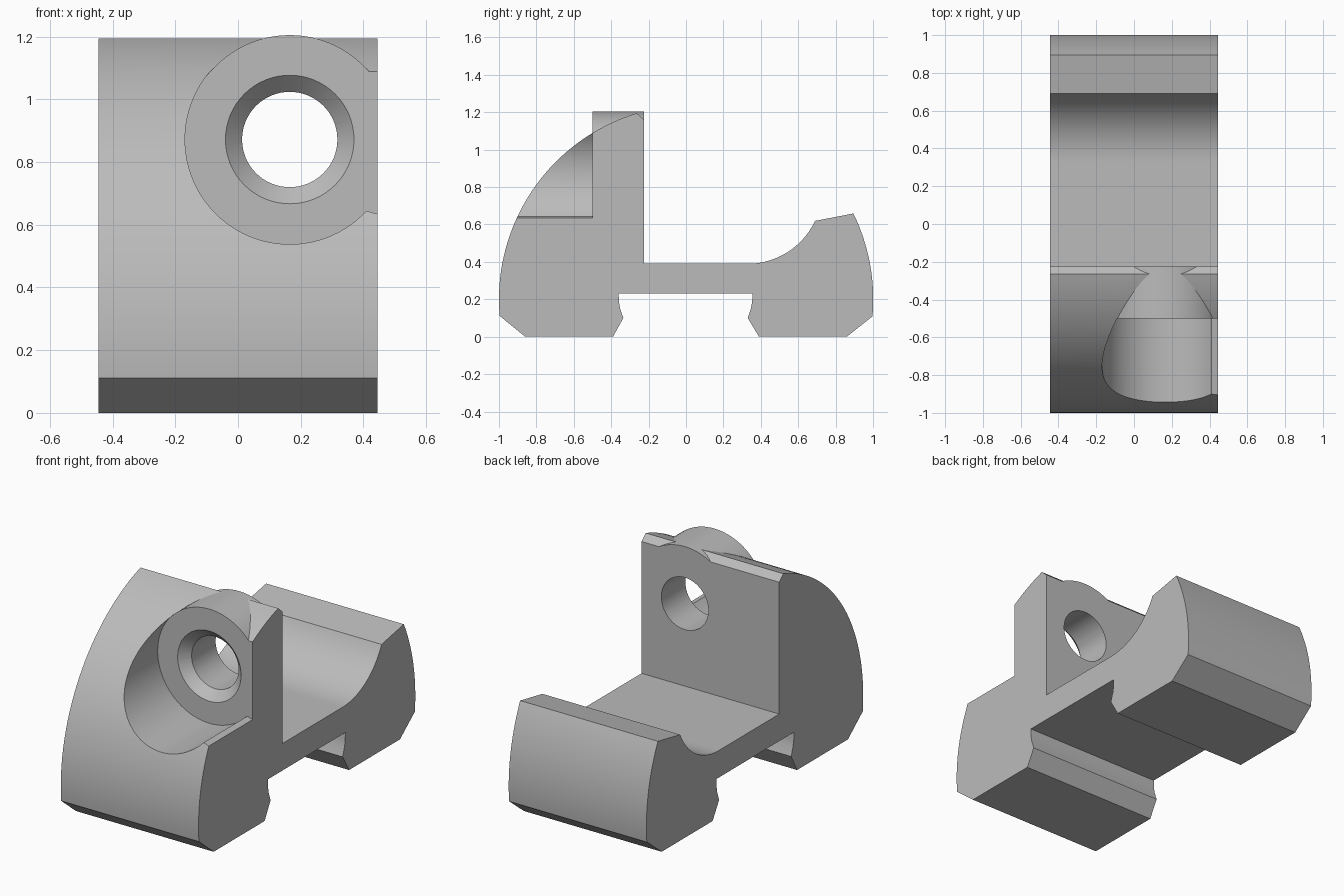
import bpy, bmesh
from math import sin, cos, radians, pi
from mathutils import Matrix

cube = bpy.data.objects.get("Cube")
if cube:
    bpy.data.objects.remove(cube)

HALF_WIDTH = 0.445
HOLE_X, HOLE_Z = 0.165, 0.872
BOSS_R = 0.333
FACE_Y = -0.5        # front face of the boss
WALL_Y = -0.225      # rear face of the upright

grey = bpy.data.materials.new("plain grey")
grey.use_nodes = True
colour = (0.5, 0.5, 0.5, 1)
grey.diffuse_color = colour
grey.node_tree.nodes["Principled BSDF"].inputs["Base Color"].default_value = colour


def arc(cx, cy, r, start, end, n):
    """Points on an arc, angles in degrees."""
    steps = [radians(start + (end - start) * i / n) for i in range(n + 1)]
    return [(cx + r * cos(a), cy + r * sin(a)) for a in steps]


def make_object(name, bm):
    bmesh.ops.recalc_face_normals(bm, faces=bm.faces)
    mesh = bpy.data.meshes.new(name)
    bm.to_mesh(mesh)
    bm.free()
    mesh.materials.append(grey)
    obj = bpy.data.objects.new(name, mesh)
    bpy.context.collection.objects.link(obj)
    return obj


def prism(name, points, axis, low, high):
    """Extrude a profile: (y, z) points along x, or (x, z) points along y."""
    bm = bmesh.new()
    place = (lambda a, b: (low, a, b)) if axis == "x" else (lambda a, b: (a, low, b))
    face = bm.faces.new([bm.verts.new(place(a, b)) for a, b in points])
    out = bmesh.ops.extrude_face_region(bm, geom=[face])
    verts = [v for v in out["geom"] if isinstance(v, bmesh.types.BMVert)]
    step = high - low
    bmesh.ops.translate(bm, verts=verts, vec=(step, 0, 0) if axis == "x" else (0, step, 0))
    return make_object(name, bm)


def cone(name, r_front, r_back, y_front, y_back):
    bm = bmesh.new()
    turn = Matrix.Translation((HOLE_X, (y_front + y_back) / 2, HOLE_Z)) @ Matrix.Rotation(-pi / 2, 4, "X")
    bmesh.ops.create_cone(bm, cap_ends=True, segments=64, radius1=r_front,
                          radius2=r_back, depth=y_back - y_front, matrix=turn)
    return make_object(name, bm)


def combine(target, tool, operation):
    mod = target.modifiers.new(operation.lower(), "BOOLEAN")
    mod.operation = operation
    mod.solver = "EXACT"
    mod.object = tool
    bpy.context.view_layer.objects.active = target
    bpy.ops.object.modifier_apply(modifier=mod.name)
    bpy.data.objects.remove(tool)


# Side profile of the clamp body
profile = [(-0.86, 0)]
profile += arc(0.04, 0.2, 1.04, 184.9, 107, 40)               # curved front
profile += [(WALL_Y, 1.16), (WALL_Y, 0.39)]                   # chamfer and upright
profile += arc(0.33, 0.787, 0.397, -90, -25, 20)              # saddle curve
profile += arc(-0.045, 0.2, 1.046, 26, -5, 20)                # curved back
profile += [(0.86, 0), (0.39, 0)]
profile += [(0.33, 0.10), (0.347, 0.15), (0.354, 0.19), (0.355, 0.232)]   # rail slot
profile += [(-0.36, 0.232), (-0.359, 0.19), (-0.352, 0.15), (-0.335, 0.10), (-0.39, 0)]
body = prism("clamp_body", profile, "x", -HALF_WIDTH, HALF_WIDTH)

# Round screw boss, trimmed inside the body's side
ring = arc(HOLE_X, HOLE_Z, BOSS_R, 0, 360, 96)[:-1]
boss = prism("screw_boss", [(min(x, 0.44), z) for x, z in ring], "y", FACE_Y - 0.05, WALL_Y)
combine(body, boss, "UNION")

# Recess in front of the boss, open at the left side
recess = arc(HOLE_X, HOLE_Z, BOSS_R + 0.001, 42, 317, 72) + [(0.5, 0.62), (0.5, 1.097)]
combine(body, prism("recess_cutter", recess, "y", -1.2, FACE_Y), "DIFFERENCE")

# Screw hole and its countersink
combine(body, cone("hole_cutter", 0.152, 0.152, -0.8, 0), "DIFFERENCE")
combine(body, cone("countersink_cutter", 0.255, 0.145, FACE_Y - 0.05, FACE_Y + 0.06), "DIFFERENCE")

bpy.ops.object.select_all(action="DESELECT")
body.select_set(True)
bpy.context.view_layer.objects.active = body
bpy.ops.object.shade_smooth_by_angle(angle=radians(20))
